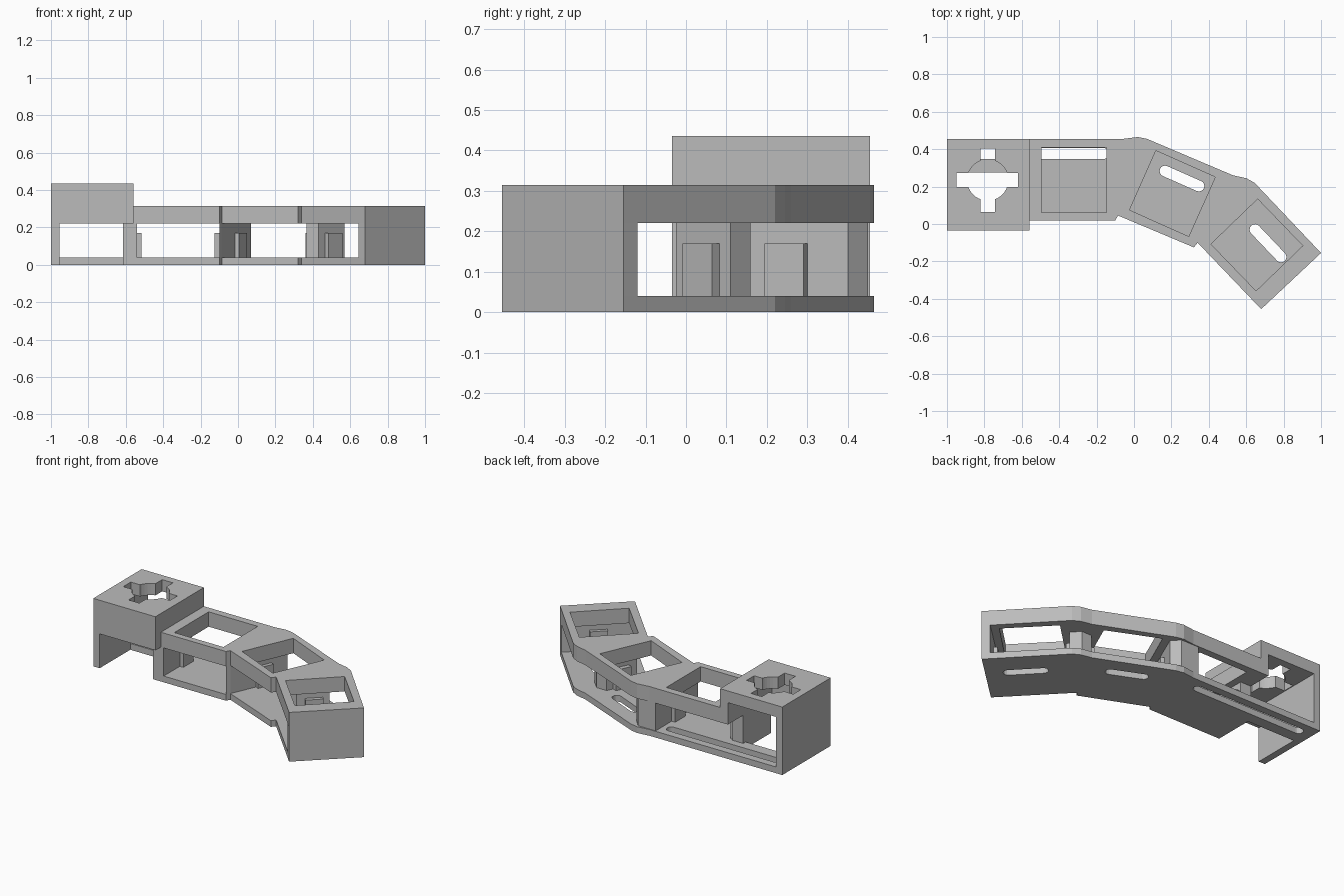
import bpy, bmesh, math
from mathutils import Vector

cube = bpy.data.objects.get("Cube")
if cube:
    bpy.data.objects.remove(cube)

grey = bpy.data.materials.new("matte_grey")
grey.use_nodes = True
grey.diffuse_color = (0.5, 0.5, 0.5, 1)
grey.node_tree.nodes["Principled BSDF"].inputs["Base Color"].default_value = (0.5, 0.5, 0.5, 1)


def prism(name, pts, z0, z1):
    """Extrude a plan outline between two heights."""
    bm = bmesh.new()
    low = [bm.verts.new((x, y, z0)) for x, y in pts]
    high = [bm.verts.new((x, y, z1)) for x, y in pts]
    bm.faces.new(low[::-1])
    bm.faces.new(high)
    n = len(pts)
    for i in range(n):
        j = (i + 1) % n
        bm.faces.new((low[i], low[j], high[j], high[i]))
    bmesh.ops.recalc_face_normals(bm, faces=bm.faces[:])
    mesh = bpy.data.meshes.new(name)
    bm.to_mesh(mesh)
    bm.free()
    mesh.materials.append(grey)
    obj = bpy.data.objects.new(name, mesh)
    bpy.context.collection.objects.link(obj)
    return obj


def rect(x0, x1, y0, y1):
    return [(x0, y0), (x1, y0), (x1, y1), (x0, y1)]


def turned(cx, cy, w, d, deg):
    """Rectangle centred on a point and turned in plan."""
    a = math.radians(deg)
    c, s = math.cos(a), math.sin(a)
    return [(cx + u * c - v * s, cy + u * s + v * c)
            for u, v in rect(-w / 2, w / 2, -d / 2, d / 2)]


def capsule(p, q, r):
    """Slot outline with rounded ends."""
    p, q = Vector(p), Vector(q)
    base = math.atan2(q.y - p.y, q.x - p.x)
    pts = []
    for centre, start in ((q, base - math.pi / 2), (p, base + math.pi / 2)):
        for i in range(9):
            a = start + math.pi * i / 8
            pts.append((centre.x + r * math.cos(a), centre.y + r * math.sin(a)))
    return pts


def cut(target, outlines, z0, z1):
    for pts in outlines:
        cutter = prism("cutter", pts, z0, z1)
        cutter.hide_render = True
        mod = target.modifiers.new("cut", "BOOLEAN")
        mod.operation = "DIFFERENCE"
        mod.solver = "EXACT"
        mod.object = cutter
        bpy.context.view_layer.objects.active = target
        bpy.ops.object.modifier_apply(modifier=mod.name)
        bpy.data.objects.remove(cutter)


# Shared outline of the bent body
bend = [(-0.10, 0.02), (-0.085, 0.045), (0.32, -0.125), (0.34, -0.10),
        (0.68, -0.455), (1.0, -0.155), (0.645, 0.22), (0.60, 0.245),
        (0.53, 0.26), (0.07, 0.455), (0.02, 0.465), (-0.06, 0.455)]

# Top frame with three square windows
frame = prism("top_frame", [(-0.56, 0.02)] + bend + [(-0.56, 0.455)], 0.22, 0.315)
cells = [(-0.32, 0.235, 0), (0.205, 0.163, -24), (0.657, -0.112, -46)]
cut(frame, [turned(x, y, 0.347, 0.347, a) for x, y, a in cells], 0.1, 0.5)

# Floor with a rear strip and three cable slots
floor = prism("floor", [(-0.615, 0.02)] + bend +
              [(-0.955, 0.455), (-0.955, 0.275), (-0.615, 0.275)], 0, 0.04)
cut(floor, [capsule((-0.905, 0.377), (-0.16, 0.377), 0.029),
            capsule((0.166, 0.283), (0.347, 0.203), 0.029),
            capsule((0.647, -0.03), (0.786, -0.176), 0.029)], -0.1, 0.1)

# Pillars and the end wall
prism("right_pillar", rect(-0.615, -0.54, 0.02, 0.30), 0.04, 0.22)
prism("middle_pillar", [(-0.10, 0.02), (-0.085, 0.045), (0.07, 0.40),
                        (0.025, 0.45), (-0.10, 0.45)], 0.04, 0.22)
prism("left_pillar", [(0.365, -0.025), (0.43, -0.025), (0.57, 0.11),
                      (0.52, 0.16), (0.45, 0.16)], 0.04, 0.22)
prism("end_wall", [(0.645, -0.42), (0.68, -0.455), (1.0, -0.155),
                   (0.967, -0.12)], 0.04, 0.22)

# Low tabs on both sides of every cell
for x, y, a in cells:
    for side in (-1, 1):
        r = math.radians(a)
        d = side * 0.21
        prism("tab", turned(x + d * math.cos(r), y + d * math.sin(r), 0.03, 0.105, a),
              0.04, 0.17)

# Raised hollow housing with a round and cross shaped opening
housing = prism("housing", rect(-1, -0.56, -0.035, 0.455), 0.22, 0.435)
cut(housing, [rect(-0.955, -0.615, 0.01, 0.6)], 0.1, 0.36)
disc = [(-0.782 + 0.11 * math.cos(math.tau * i / 40),
         0.235 + 0.11 * math.sin(math.tau * i / 40)) for i in range(40)]
cut(housing, [disc, rect(-0.95, -0.62, 0.197, 0.273),
              rect(-0.82, -0.744, 0.065, 0.405)], 0.3, 0.6)
prism("housing_side_wall", rect(-1, -0.955, -0.035, 0.455), 0, 0.22)
